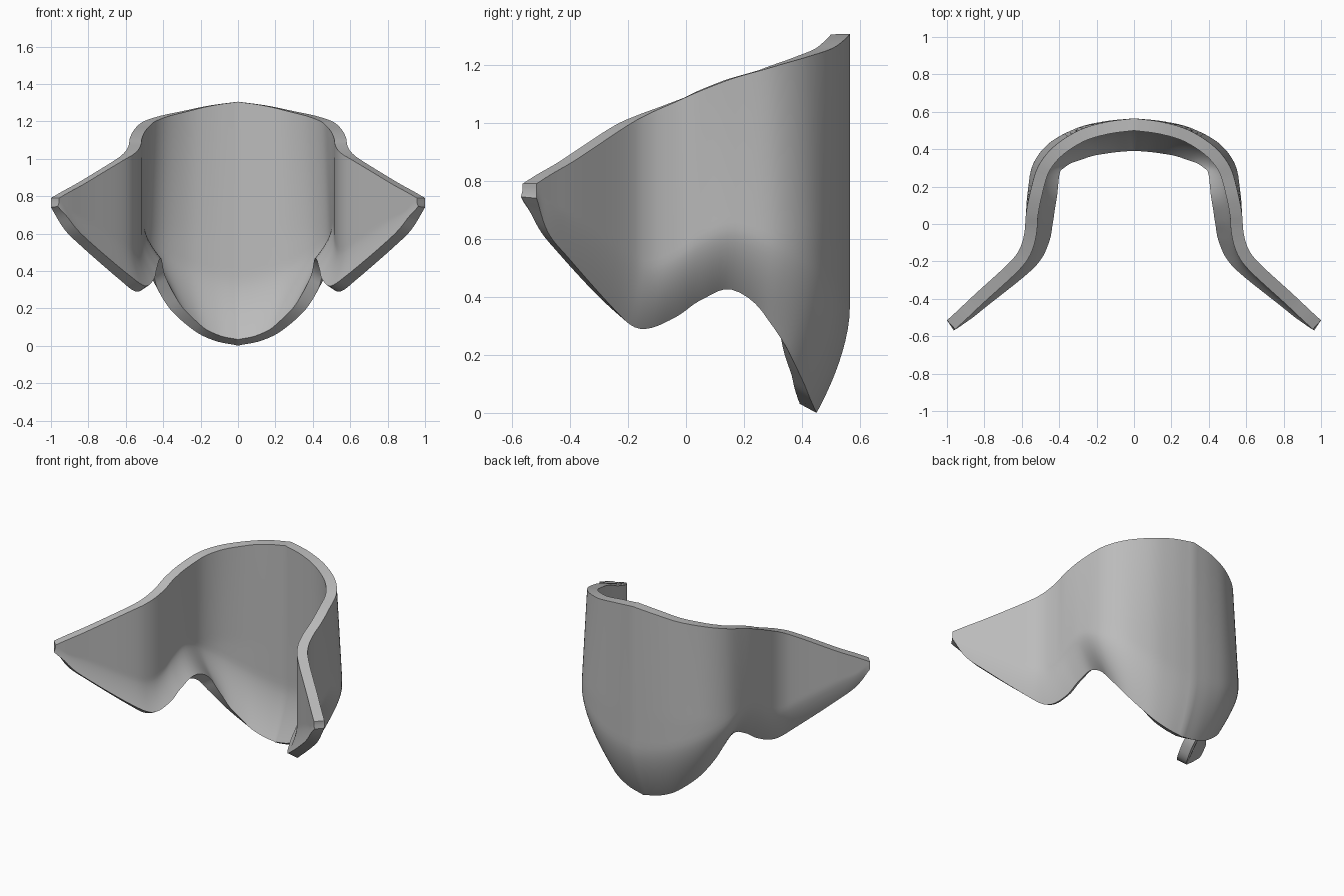
import bpy, bmesh
from mathutils import Vector

cube = bpy.data.objects.get("Cube")
if cube:
    bpy.data.objects.remove(cube)

THICKNESS = 0.065
STEPS, ROWS = 5, 30

# Half outline from centre back to wing tip:
# x, y, top height, bottom height, inward curl at hem, curl height, lean at rim
STATIONS = [
    (0, .565, 1.305, 0, .115, .36, 0),
    (.15, .55, 1.285, .03, .115, .36, .005),
    (.3, .515, 1.255, .1, .115, .34, .015),
    (.45, .435, 1.225, .22, .11, .3, .03),
    (.54, .32, 1.195, .33, .11, .25, .03),
    (.57, .17, 1.155, .425, .11, .22, .015),
    (.578, .05, 1.11, .385, .1, .22, 0),
    (.585, -.04, 1.07, .32, .09, .22, 0),
    (.61, -.13, 1.03, .29, .07, .22, 0),
    (.67, -.21, .985, .355, .05, .2, 0),
    (.85, -.375, .875, .525, .03, .15, 0),
    (.94, -.46, .825, .62, .02, .1, 0),
    (1, -.515, .79, .74, 0, .05, 0),
]


def smooth_path(points, steps):
    """Catmull-Rom interpolation through rows of values."""
    pts = [Vector(p) for p in points]
    pts = [pts[0] * 2 - pts[1]] + pts + [pts[-1] * 2 - pts[-2]]
    path = []
    for a, b, c, d in zip(pts, pts[1:], pts[2:], pts[3:]):
        for k in range(steps):
            t = k / steps
            path.append((b * 2 + (c - a) * t + (a * 2 - b * 5 + c * 4 - d) * t ** 2
                         + (b * 3 - a - c * 3 + d) * t ** 3) / 2)
    return path + [pts[-2]]


# Half of the outer surface, column by column
path = smooth_path(STATIONS, STEPS)
bm = bmesh.new()
columns = []
for i, (x, y, top, bottom, curl, curl_height, lean) in enumerate(path):
    before, after = path[max(i - 1, 0)], path[min(i + 1, len(path) - 1)]
    along = Vector((after[0] - before[0], after[1] - before[1], 0)).normalized()
    inward = Vector((along.y, -along.x, 0)) if i else Vector((0, -1, 0))
    column = []
    for r in range(ROWS + 1):
        z = bottom + (top - bottom) * (r / ROWS) ** 1.25
        hem = max(0, 1 - (z - bottom) / curl_height)
        rise = max(0, (z - .6) / (top - .6))
        p = Vector((x, y, z)) + inward * (curl * hem ** 1.7 + lean * rise)
        column.append(bm.verts.new(p))
    columns.append(column)
for a, b in zip(columns, columns[1:]):
    for r in range(ROWS):
        bm.faces.new((a[r], a[r + 1], b[r + 1], b[r]))

mesh = bpy.data.meshes.new("curved_guard")
bm.to_mesh(mesh)
bm.free()
guard = bpy.data.objects.new("curved_guard", mesh)
bpy.context.collection.objects.link(guard)

# Plain grey surface
grey = bpy.data.materials.new("plain_grey")
grey.use_nodes = True
grey.diffuse_color = (.5, .5, .5, 1)
grey.node_tree.nodes["Principled BSDF"].inputs["Base Color"].default_value = (.5, .5, .5, 1)
mesh.materials.append(grey)

# Mirror the half, then give the shell its thickness towards the inside
mirror = guard.modifiers.new("mirror", "MIRROR")
mirror.use_clip = True
mirror.merge_threshold = .0005
shell = guard.modifiers.new("shell", "SOLIDIFY")
shell.thickness = THICKNESS
shell.offset = -1
shell.use_even_offset = True

bpy.ops.object.select_all(action="DESELECT")
bpy.context.view_layer.objects.active = guard
guard.select_set(True)
for name in ("mirror", "shell"):
    bpy.ops.object.modifier_apply(modifier=name)
bpy.ops.object.shade_smooth_by_angle(angle=.7)
